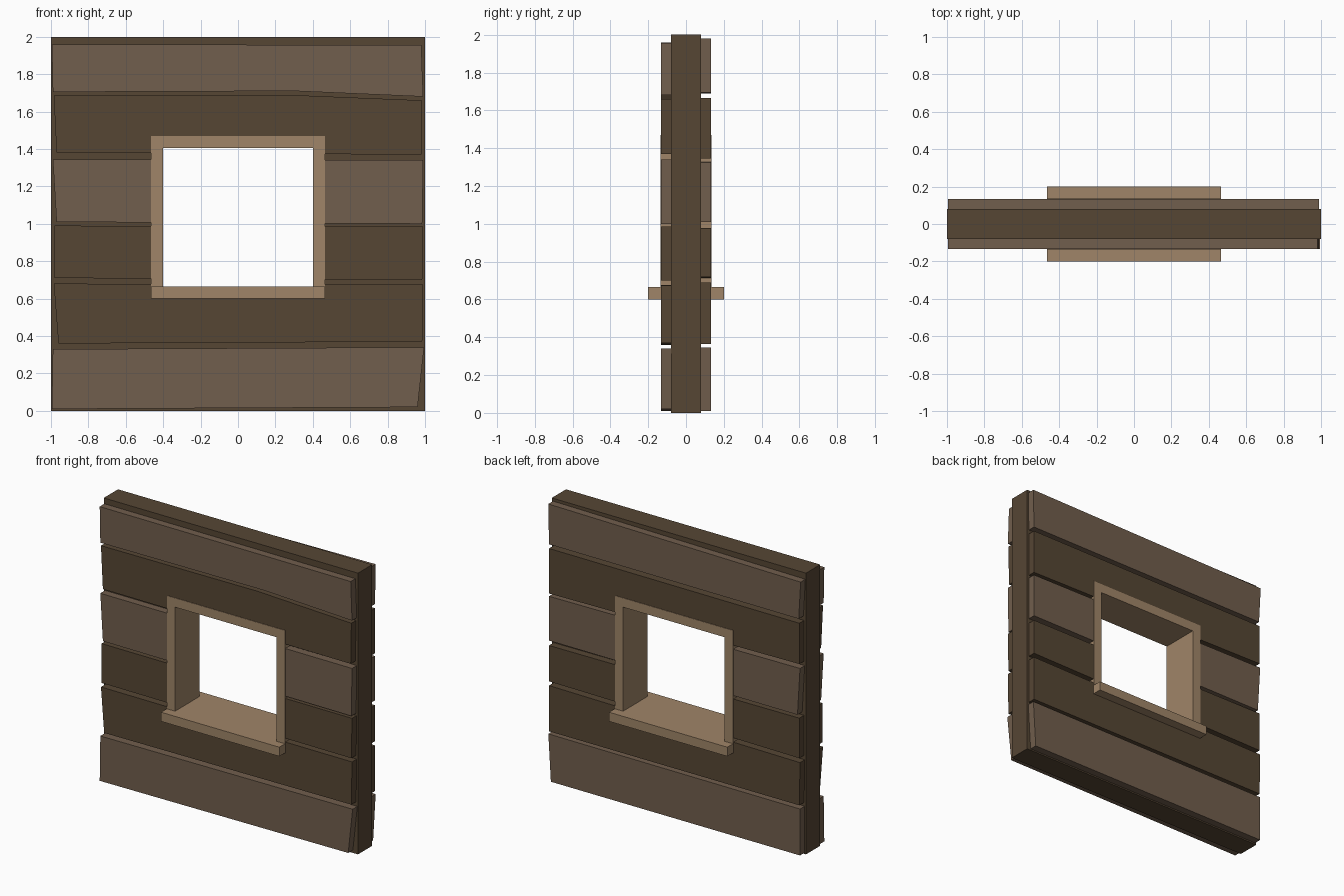
import bpy, bmesh

if "Cube" in bpy.data.objects:
    bpy.data.objects.remove(bpy.data.objects["Cube"])

def material(name, rgb):
    m = bpy.data.materials.new(name)
    m.diffuse_color = (*rgb, 1)
    m.use_nodes = True
    m.node_tree.nodes["Principled BSDF"].inputs["Base Color"].default_value = m.diffuse_color
    return m

DARK = material("dark_wood", (0.093, 0.061, 0.034))
LIGHT = material("light_wood", (0.165, 0.112, 0.074))
TAN = material("tan_wood", (0.35, 0.235, 0.138))

def slab(name, outline, y0, y1, mat):
    """Extrude an x-z outline from y0 to y1."""
    bm = bmesh.new()
    face = bm.faces.new([bm.verts.new((x, y0, z)) for x, z in outline])
    ext = bmesh.ops.extrude_face_region(bm, geom=[face])
    verts = [g for g in ext["geom"] if isinstance(g, bmesh.types.BMVert)]
    bmesh.ops.translate(bm, vec=(0, y1 - y0, 0), verts=verts)
    bmesh.ops.recalc_face_normals(bm, faces=bm.faces)
    me = bpy.data.meshes.new(name)
    bm.to_mesh(me)
    bm.free()
    me.materials.append(mat)
    ob = bpy.data.objects.new(name, me)
    bpy.context.collection.objects.link(ob)
    return ob

def box(name, x0, x1, y0, y1, z0, z1, mat):
    return slab(name, [(x0, z0), (x1, z0), (x1, z1), (x0, z1)], y0, y1, mat)

# Window opening cutter
cutter = box("window_cutter", -0.465, 0.465, -0.5, 0.5, 0.6, 1.47, DARK)
cutter.hide_render = True

def cut(ob):
    mod = ob.modifiers.new("window", 'BOOLEAN')
    mod.operation = 'DIFFERENCE'
    mod.solver = 'EXACT'
    mod.object = cutter
    bpy.context.view_layer.objects.active = ob
    bpy.ops.object.modifier_apply(modifier="window")

# Wall core
cut(box("wall_core", -1, 1, -0.08, 0.08, 0, 2, DARK))

# Uneven planks: outlines in x-z from the bottom row up
front = [
    [(-0.995, 0.01), (0.96, 0.02), (0.995, 0.34), (-0.99, 0.33)],
    [(-0.96, 0.36), (0.985, 0.37), (0.99, 0.675), (-0.985, 0.68)],
    [(-0.98, 0.71), (0.985, 0.70), (0.99, 0.985), (-0.98, 0.99)],
    [(-0.97, 1.01), (0.985, 1.0), (0.99, 1.34), (-0.99, 1.345)],
    [(-0.97, 1.38), (0.98, 1.37), (0.985, 1.66), (0.25, 1.69), (-0.985, 1.685)],
    [(-0.99, 1.705), (0.3, 1.71), (0.99, 1.68), (0.98, 1.955), (-0.995, 1.96)],
]
back = [
    [(-0.99, 0.01), (0.97, 0.01), (0.99, 0.345), (-0.99, 0.34)],
    [(-0.985, 0.365), (0.985, 0.365), (0.985, 0.69), (-0.99, 0.67)],
    [(-0.985, 0.70), (0.985, 0.72), (0.985, 0.975), (-0.985, 0.985)],
    [(-0.97, 1.005), (0.985, 1.01), (0.985, 1.325), (-0.99, 1.34)],
    [(-0.985, 1.37), (0.985, 1.345), (0.985, 1.665), (-0.985, 1.66)],
    [(-0.98, 1.69), (0.985, 1.695), (0.99, 1.98), (-0.995, 1.955)],
]
colours = [LIGHT, DARK, DARK, LIGHT, DARK, LIGHT]
for side, rows, sign in (("front", front, -1), ("back", back, 1)):
    for i, (outline, mat) in enumerate(zip(rows, colours)):
        plank = slab(f"{side}_plank_{i + 1}", outline, sign * 0.08, sign * 0.133, mat)
        if 0 < i < 5:
            cut(plank)
bpy.data.objects.remove(cutter)

# Window frame with projecting sill
for name, s in (("left", -1), ("right", 1)):
    xs = sorted((s * 0.4, s * 0.465))
    box(f"{name}_jamb", *xs, -0.136, 0.136, 0.665, 1.405, TAN)
box("window_head", -0.465, 0.465, -0.136, 0.136, 1.405, 1.47, TAN)
box("window_sill", -0.465, 0.465, -0.2, 0.2, 0.6, 0.665, TAN)
